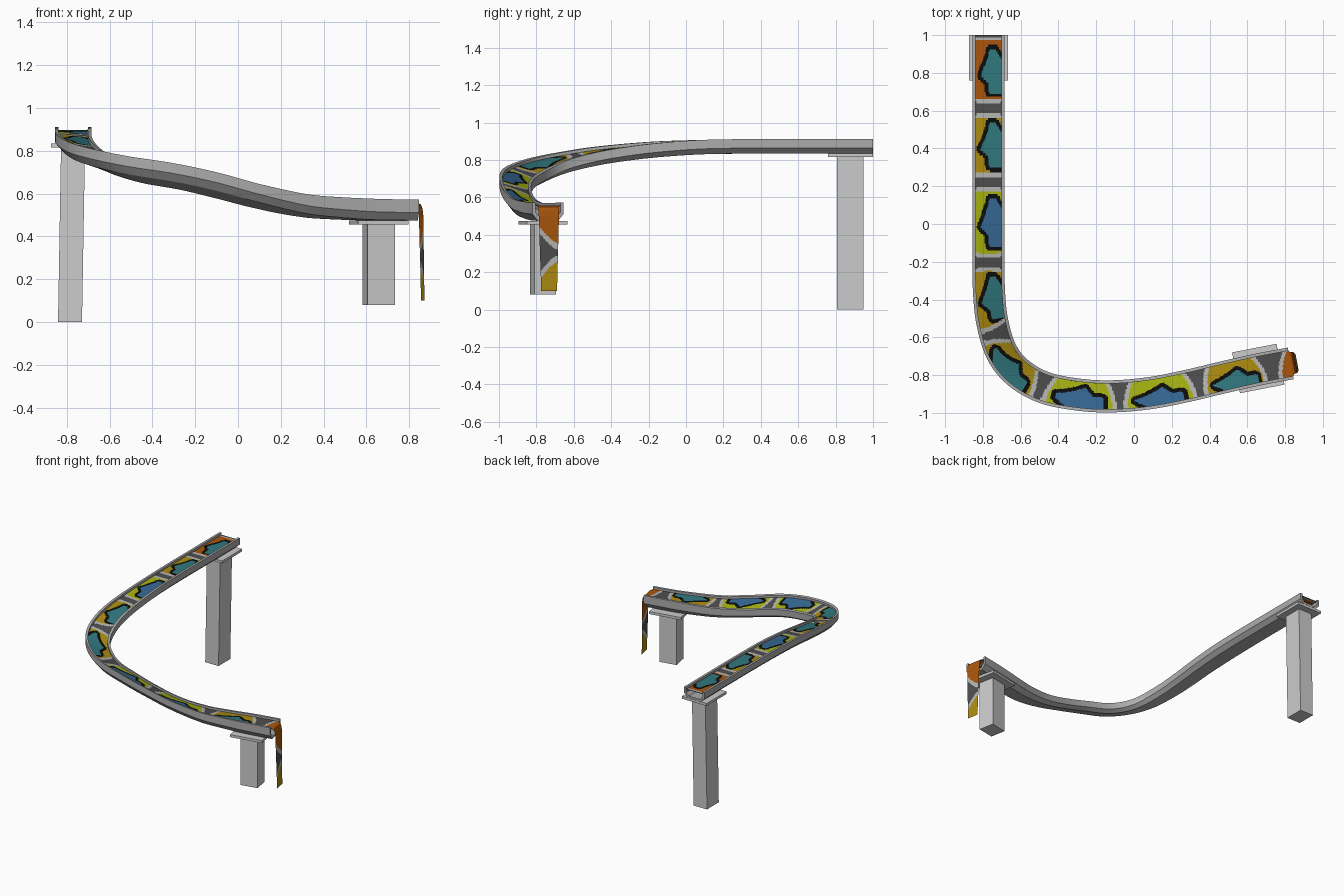
import bpy, bmesh, math
from mathutils import Vector

if "Cube" in bpy.data.objects:
    bpy.data.objects.remove(bpy.data.objects["Cube"])

def mat(name, r, g, b):
    lin = [((c / 255 + .055) / 1.055) ** 2.4 if c > 10 else c / 255 / 12.92 for c in (r, g, b)]
    m = bpy.data.materials.new(name)
    m.diffuse_color = (*lin, 1)
    m.use_nodes = True
    m.node_tree.nodes["Principled BSDF"].inputs["Base Color"].default_value = m.diffuse_color
    return m

NAMES = {"dark grey": (78, 78, 78), "light grey": (182, 182, 180), "black": (12, 12, 12),
         "orange": (170, 86, 12), "yellow": (172, 140, 16), "lime": (166, 178, 16),
         "teal": (48, 120, 126), "blue": (54, 104, 148),
         "trough grey": (172, 172, 172), "support grey": (204, 204, 204)}
MATS = {n: mat(n, *c) for n, c in NAMES.items()}
ORDER = list(NAMES)[:8]

def make(name, verts, faces, mats):
    me = bpy.data.meshes.new(name)
    me.from_pydata(verts, [], faces)
    for m in mats:
        me.materials.append(MATS[m])
    ob = bpy.data.objects.new(name, me)
    bpy.context.collection.objects.link(ob)
    return ob

def fix_normals(ob):
    bm = bmesh.new()
    bm.from_mesh(ob.data)
    bmesh.ops.recalc_face_normals(bm, faces=bm.faces)
    bm.to_mesh(ob.data)
    bm.free()

# centreline: x, y, rim height, banking (outer rim raised by this much)
CTRL = [(-.77, 1, .912, 0), (-.77, .7, .912, 0), (-.77, .4, .912, 0), (-.77, .1, .908, 0),
        (-.77, -.15, .895, .005), (-.768, -.35, .875, .01), (-.75, -.52, .85, .015),
        (-.70, -.68, .815, .02), (-.61, -.79, .78, .025), (-.47, -.868, .745, .027),
        (-.28, -.905, .713, .027), (-.1, -.912, .672, .027), (.1, -.893, .62, .022),
        (.3, -.853, .585, .013), (.45, -.817, .576, .008), (.65, -.772, .573, .002),
        (.83, -.738, .572, 0)]
PTS = [Vector(p) for p in CTRL]
PTS = [2 * PTS[0] - PTS[1]] + PTS + [2 * PTS[-1] - PTS[-2]]
STEPS = 24
path = []
for i in range(1, len(PTS) - 2):
    p0, p1, p2, p3 = PTS[i - 1:i + 3]
    for k in range(STEPS):
        t = k / STEPS
        path.append(.5 * (2 * p1 + (p2 - p0) * t + (2 * p0 - 5 * p1 + 4 * p2 - p3) * t * t
                          + (3 * p1 - p0 - 3 * p2 + p3) * t ** 3))
path.append(PTS[-2])

def side(i):
    a, b = path[max(i - 1, 0)], path[min(i + 1, len(path) - 1)]
    return Vector((a.y - b.y, b.x - a.x, 0)).normalized()   # points to inside of bend

HALF = .085
def at(i, v, w):
    p = path[i]
    return Vector((p.x, p.y, p.z + w - p.w * v / HALF)) + side(i) * v

# trough: U section swept along the path, deeper at the low end
right = [(.068, 0), (HALF, 0), (HALF, -.048), (.055, -.077)]
inner = [(-.068, -.04), (-.045, -.062), (.045, -.062), (.068, -.04)]
section = right + [(-v, w) for v, w in reversed(right)] + inner
n = len(section)
rows = list(range(0, len(path), 4))
verts, faces = [], []
for i in rows:
    depth = 1 + .26 * min(1, max(0, (path[i].x - .1) / .5))
    verts += [at(i, v, w * depth) for v, w in section]
for r in range(len(rows) - 1):
    for j in range(n):
        k = (j + 1) % n
        faces.append((r * n + j, r * n + k, (r + 1) * n + k, (r + 1) * n + j))
faces += [tuple(range(n)), tuple(range(len(verts) - n, len(verts)))]
trough = make("trough", verts, faces, ["trough grey"])
fix_normals(trough)
bpy.context.view_layer.objects.active = trough
trough.select_set(True)
bpy.ops.object.shade_smooth_by_angle(angle=math.radians(25))

# painted sheet: rows along the trough, then hanging over the low end
W = 32
sheet, arc = [], []
s = 0
for i, p in enumerate(path):
    if i:
        s += (p.xyz - path[i - 1].xyz).length
    arc.append(s)
    hw = .068
    sheet.append([at(i, hw * (2 * j / W - 1), -.016) for j in range(W + 1)])
N = side(len(path) - 1)
T = Vector((N.y, -N.x, 0))
end = path[-1].xyz
END = s
tail = [(0, .556, .06), (.014, .55, .058), (.022, .53, .057), (.026, .50, .055), (.034, .10, .043)]
for a, b in zip(tail, tail[1:]):
    cnt = max(2, int(math.dist(a[:2], b[:2]) / .006))
    for k in range(1, cnt + 1):
        d, z, hw = (a[q] + (b[q] - a[q]) * k / cnt for q in range(3))
        c = Vector((end.x, end.y, z)) + T * d
        s += math.dist(a[:2], b[:2]) / cnt
        arc.append(s)
        sheet.append([c + N * hw * (2 * j / W - 1) for j in range(W + 1)])

# cells: gaps between them, then ground colour, blob colour, blob side, blob inset
GAPS_XY = [(-.77, 1), (-.77, .61), (-.77, .22), (-.77, -.2), (-.73, -.58), (-.49, -.855),
           (-.08, -.91), (.34, -.84), (.725, -.755)]
gaps = [arc[min(range(len(path)), key=lambda i: (path[i].xy - Vector(g)).length)] for g in GAPS_XY]
gaps += [END + .262, arc[-1] + .15]
CELLS = [("orange", "teal", 1, 0), ("yellow", "teal", 1, 0), ("lime", "blue", 1, 0),
         ("yellow", "teal", 1, 0), ("yellow", "teal", -1, .1), ("lime", "blue", -1, .05),
         ("lime", "blue", -1, .3), ("yellow", "teal", -1, .3),
         ("orange", None, 1, 0), ("yellow", None, 1, 0)]
EDGE = [(-.62, .1), (-.35, -.1), (-.08, -.4), (.11, -.65), (.19, -.4), (.33, 0), (.52, 0), (.6, .1)]

def in_blob(t, v, inset):
    if v > .5 + (t + .62) * 1.9:
        return False
    for (a, va), (b, vb) in zip(EDGE, EDGE[1:]):
        if a <= t <= b:
            return v > inset + va + (vb - va) * (t - a) / (b - a)
    return False

def gap_width(k, v):
    """half width of the dark gap and of the pale band beside it"""
    if k == 0:
        return .01, .018
    if k < 4:
        return .024 + .008 * v * v, .022
    if k < 8:
        return .018 + .036 * ((v + 1) / 2) ** 2, .024
    if k == 8:
        return .03 + .045 * ((v + 1) / 2) ** 2, .022
    return .015 + .09 * ((1 - v) / 2) ** 1.5, .035

def colour(s, v):
    k = min(range(len(gaps)), key=lambda q: abs(s - gaps[q]))
    d = abs(s - gaps[k])
    g, pale = gap_width(k, v)
    if d < g:
        return "dark grey"
    if d < g + pale:
        return "light grey"
    c = max(q for q in range(len(CELLS)) if gaps[q] <= s)
    ground, blob, flip, inset = CELLS[c]
    if blob:
        h = (gaps[c + 1] - gaps[c]) / 2
        t, u = (s - gaps[c] - h) / h, v * flip
        if in_blob(t, u, inset):
            return blob
        for q in range(12):
            a = q * math.pi / 6
            if in_blob(t + .021 / h * math.cos(a), u + .3 * math.sin(a), inset):
                return "black"
    return ground

verts = [p for row in sheet for p in row]
faces, ids = [], []
for r in range(len(sheet) - 1):
    for j in range(W):
        a = r * (W + 1) + j
        faces.append((a, a + W + 1, a + W + 2, a + 1))
        ids.append(ORDER.index(colour((arc[r] + arc[r + 1]) / 2, 2 * (j + .5) / W - 1)))
painted = make("painted_sheet", verts, faces, ORDER)
for poly, k in zip(painted.data.polygons, ids):
    poly.material_index = k

# supports: a flat plate on a square column at each end
def block(name, cx, cy, sx, sy, z0, z1, angle=0, lean=0):
    vs = []
    for z, off in ((z0, -lean), (z1, 0)):
        for a, b in ((-1, -1), (1, -1), (1, 1), (-1, 1)):
            x, y = a * sx / 2, b * sy / 2
            vs.append((cx + off + x * math.cos(angle) - y * math.sin(angle),
                       cy + x * math.sin(angle) + y * math.cos(angle), z))
    fs = [(0, 3, 2, 1), (4, 5, 6, 7)] + [(i, (i + 1) % 4, (i + 1) % 4 + 4, i + 4) for i in range(4)]
    make(name, vs, fs, ["support grey"])

TURN = math.radians(11)
block("high_plate", -.77, .88, .208, .24, .815, .834)
block("high_column", -.771, .878, .112, .142, 0, .815, lean=.014)
block("low_plate", .658, -.765, .24, .22, .455, .474, TURN)
block("low_column", .658, -.765, .13, .118, .08, .455, TURN)
